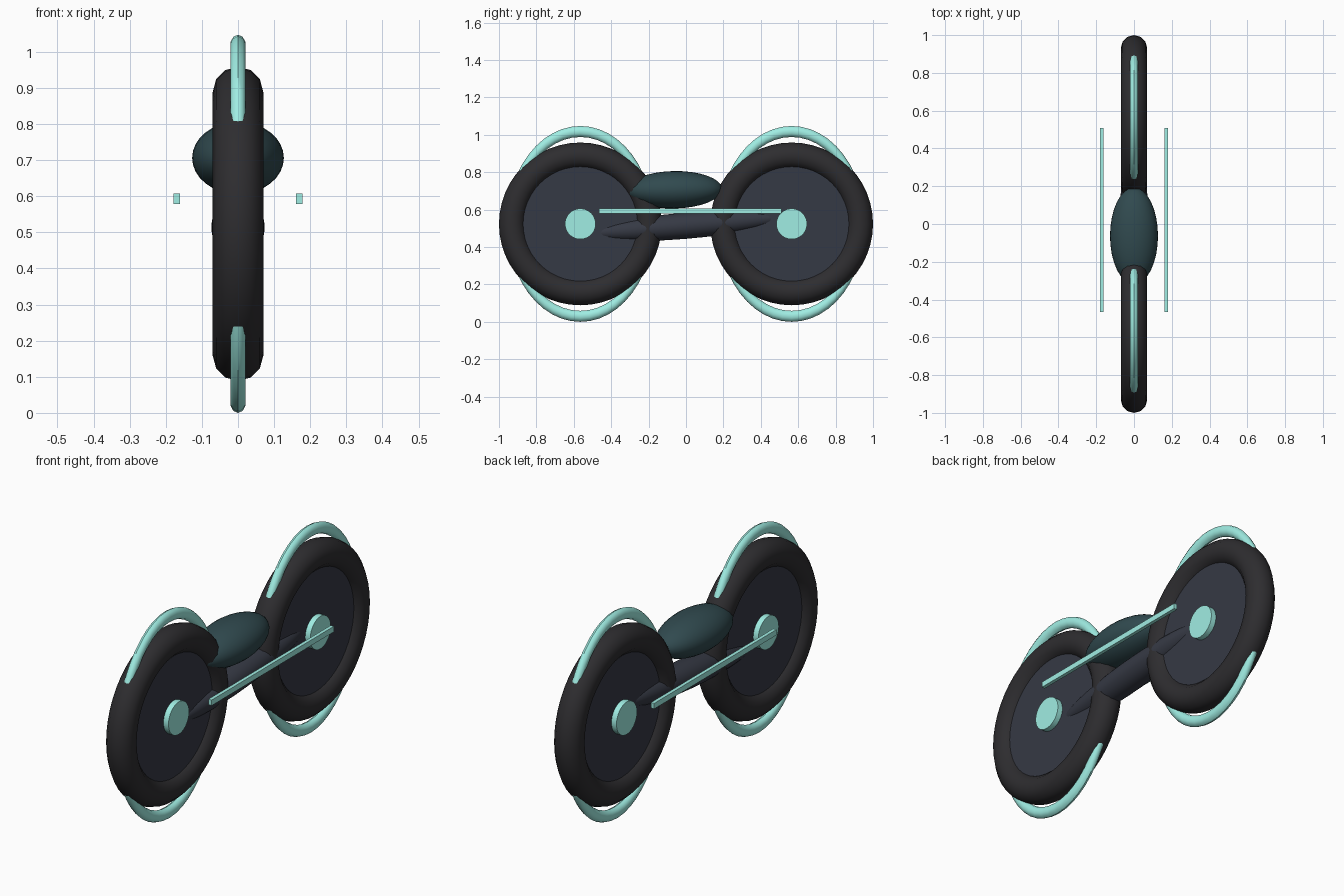
import bpy
from math import pi, radians

if "Cube" in bpy.data.objects:
    bpy.data.objects.remove(bpy.data.objects["Cube"])


def material(name, rgb):
    m = bpy.data.materials.new(name)
    m.diffuse_color = (*rgb, 1)
    m.use_nodes = True
    m.node_tree.nodes["Principled BSDF"].inputs["Base Color"].default_value = m.diffuse_color
    return m


rubber = material("rubber", (0.027, 0.026, 0.029))
steel = material("steel", (0.036, 0.041, 0.058))
teal = material("dark_teal", (0.03, 0.068, 0.078))
mint = material("mint", (0.35, 0.85, 0.77))

WHEEL_Y, AXLE_Z = 0.565, 0.5235
ACROSS = (0, pi / 2, 0)      # turns an object's z axis onto world x


def finish(name, mat, scale=(1, 1, 1), smooth=True):
    ob = bpy.context.object
    ob.name = name
    ob.scale = scale
    ob.data.materials.append(mat)
    bpy.ops.object.transform_apply(location=False, rotation=False, scale=True)
    if smooth:
        bpy.ops.object.shade_smooth_by_angle(angle=radians(40))
    return ob


def ring(name, centre, major, minor, mat, sides, stretch=1.0):
    bpy.ops.mesh.primitive_torus_add(location=centre, rotation=ACROSS,
                                     major_radius=major, minor_radius=minor,
                                     major_segments=48, minor_segments=sides)
    finish(name, mat, (stretch, 1, 1))


def disc(name, centre, radius, half_width, mat):
    bpy.ops.mesh.primitive_cylinder_add(vertices=48, radius=radius, depth=2 * half_width,
                                        location=centre, rotation=ACROSS)
    finish(name, mat)


def ellipsoid(name, centre, radii, tilt, mat):
    # poles lie along y; radii are given as x, z, y
    bpy.ops.mesh.primitive_uv_sphere_add(segments=32, ring_count=16, radius=1,
                                         location=centre,
                                         rotation=(-pi / 2 + radians(tilt), 0, 0))
    finish(name, mat, radii)


# wheels: tyre, disc, hub and the tall light hoop running through the tyre
for side, end in ((-1, "front"), (1, "rear")):
    c = (0, side * WHEEL_Y, AXLE_Z)
    ring(end + "_tyre", c, 0.365, 0.07, rubber, 12)
    disc(end + "_wheel_disc", c, 0.306, 0.037, steel)
    disc(end + "_hub", c, 0.082, 0.065, mint)
    ring(end + "_light_hoop", c, 0.37, 0.022, mint, 10, stretch=0.5235 / 0.392)

# body: slim spine between the axles and the seat above it
ellipsoid("frame_spine", (0, 0, 0.514), (0.074, 0.07, 0.53), 4.8, steel)
ellipsoid("seat", (0, -0.063, 0.706), (0.127, 0.1, 0.256), 1, teal)

# side light bars
for side, end in ((-1, "left"), (1, "right")):
    bpy.ops.mesh.primitive_cube_add(size=1, location=(side * 0.17, 0.022, 0.593))
    finish(end + "_light_bar", mint, (0.018, 0.975, 0.028), smooth=False)
